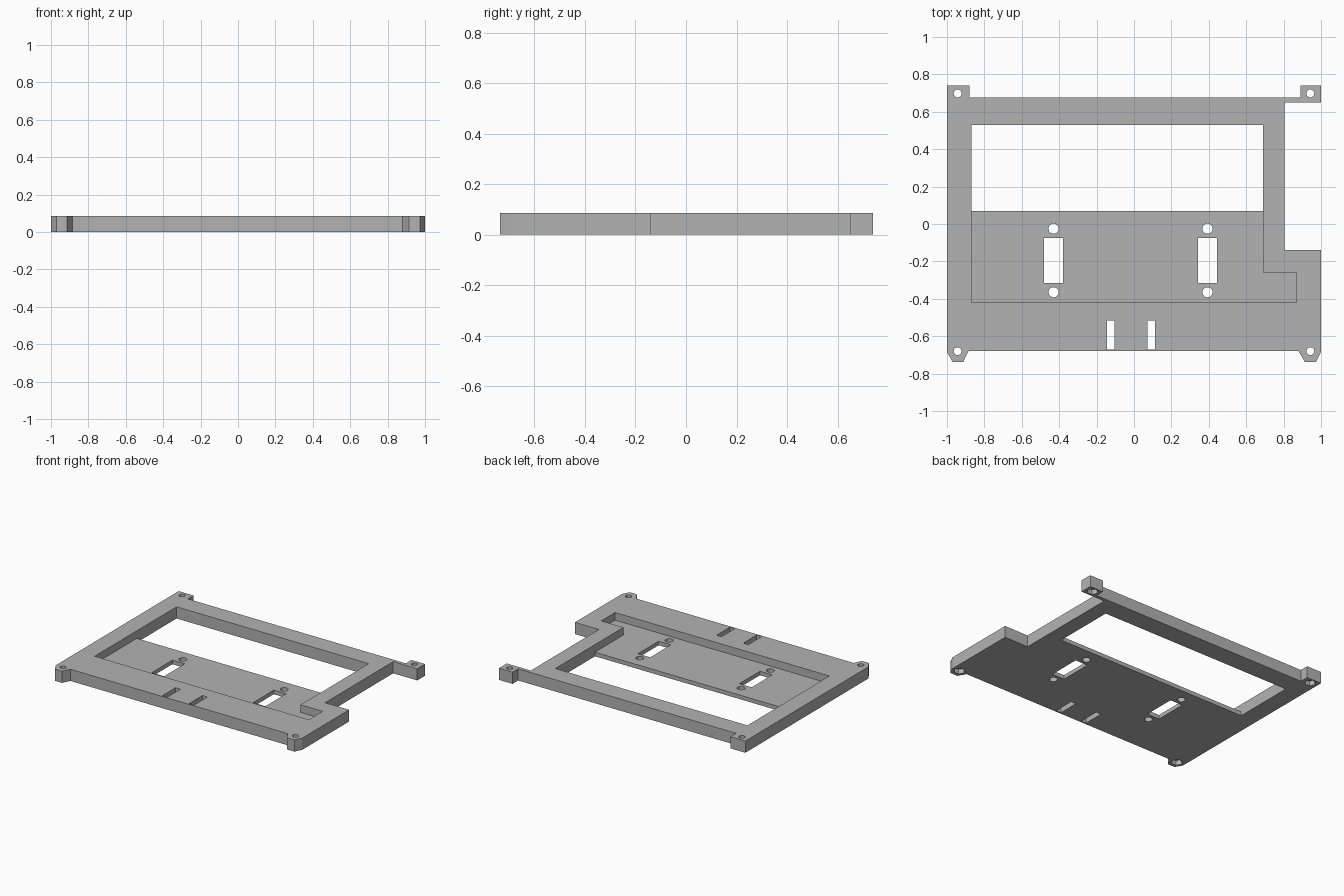
import bpy, bmesh
from math import cos, sin, tau

if "Cube" in bpy.data.objects:
    bpy.data.objects.remove(bpy.data.objects["Cube"])

HEIGHT, FLOOR, NUT = 0.086, 0.03, 0.035

grey = bpy.data.materials.new("plain grey")
grey.use_nodes = True
grey.diffuse_color = (0.45, 0.45, 0.45, 1)
grey.node_tree.nodes["Principled BSDF"].inputs["Base Color"].default_value = (0.45, 0.45, 0.45, 1)


def prism(name, outline, low, high):
    """Extrude a flat outline from one height to another."""
    bm = bmesh.new()
    face = bm.faces.new([bm.verts.new((x, y, low)) for x, y in outline])
    top = bmesh.ops.extrude_face_region(bm, geom=[face])["geom"]
    bmesh.ops.translate(bm, vec=(0, 0, high - low),
                        verts=[v for v in top if isinstance(v, bmesh.types.BMVert)])
    bmesh.ops.recalc_face_normals(bm, faces=bm.faces)
    mesh = bpy.data.meshes.new(name)
    bm.to_mesh(mesh)
    bm.free()
    mesh.materials.append(grey)
    obj = bpy.data.objects.new(name, mesh)
    bpy.context.collection.objects.link(obj)
    return obj


def rect(x0, x1, y0, y1):
    return [(x0, y0), (x1, y0), (x1, y1), (x0, y1)]


def ring(x, y, radius, sides):
    return [(x + radius * cos(tau * i / sides), y + radius * sin(tau * i / sides))
            for i in range(sides)]


def cut(target, outline, low=-0.1, high=0.2):
    """Remove a prism from the target."""
    cutter = prism("cutter", outline, low, high)
    cutter.hide_render = True
    mod = target.modifiers.new("cut", "BOOLEAN")
    mod.operation, mod.solver, mod.object = "DIFFERENCE", "EXACT", cutter
    bpy.context.view_layer.objects.active = target
    bpy.ops.object.modifier_apply(modifier=mod.name)
    bpy.data.objects.remove(cutter)


# Plate with four mounting ears and a notch on the left side
plate = prism("mounting_plate", [
    (-1, -.685), (-.97, -.737), (-.913, -.737), (-.885, -.68),
    (.88, -.68), (.913, -.737), (.973, -.737), (1, -.685),
    (1, -.14), (.805, -.14), (.805, .65), (1, .65), (1, .74),
    (.89, .74), (.89, .675), (-.88, .675), (-.88, .74), (-1, .74)], 0, HEIGHT)

# Recessed tray with a side bay, then the open window behind it
cut(plate, [(-.87, -.42), (.87, -.42), (.87, -.26), (.69, -.26),
            (.69, .53), (-.87, .53)], low=FLOOR)
cut(plate, rect(-.87, .69, .07, .53))

# Wide slots, each between two round holes
for x in (-.43, .393):
    cut(plate, rect(x - .05, x + .05, -.315, -.075))
    for y in (-.365, -.025):
        cut(plate, ring(x, y, .027, 24))

# Narrow cable slots near the front edge
for x in (-.125, .092):
    cut(plate, rect(x - .02, x + .02, -.67, -.515))

# Corner screw holes with hexagonal nut pockets underneath
for x in (-.943, .943):
    for y in (-.68, .698):
        cut(plate, ring(x, y, .021, 24))
        cut(plate, ring(x, y, .038, 6), high=NUT)
